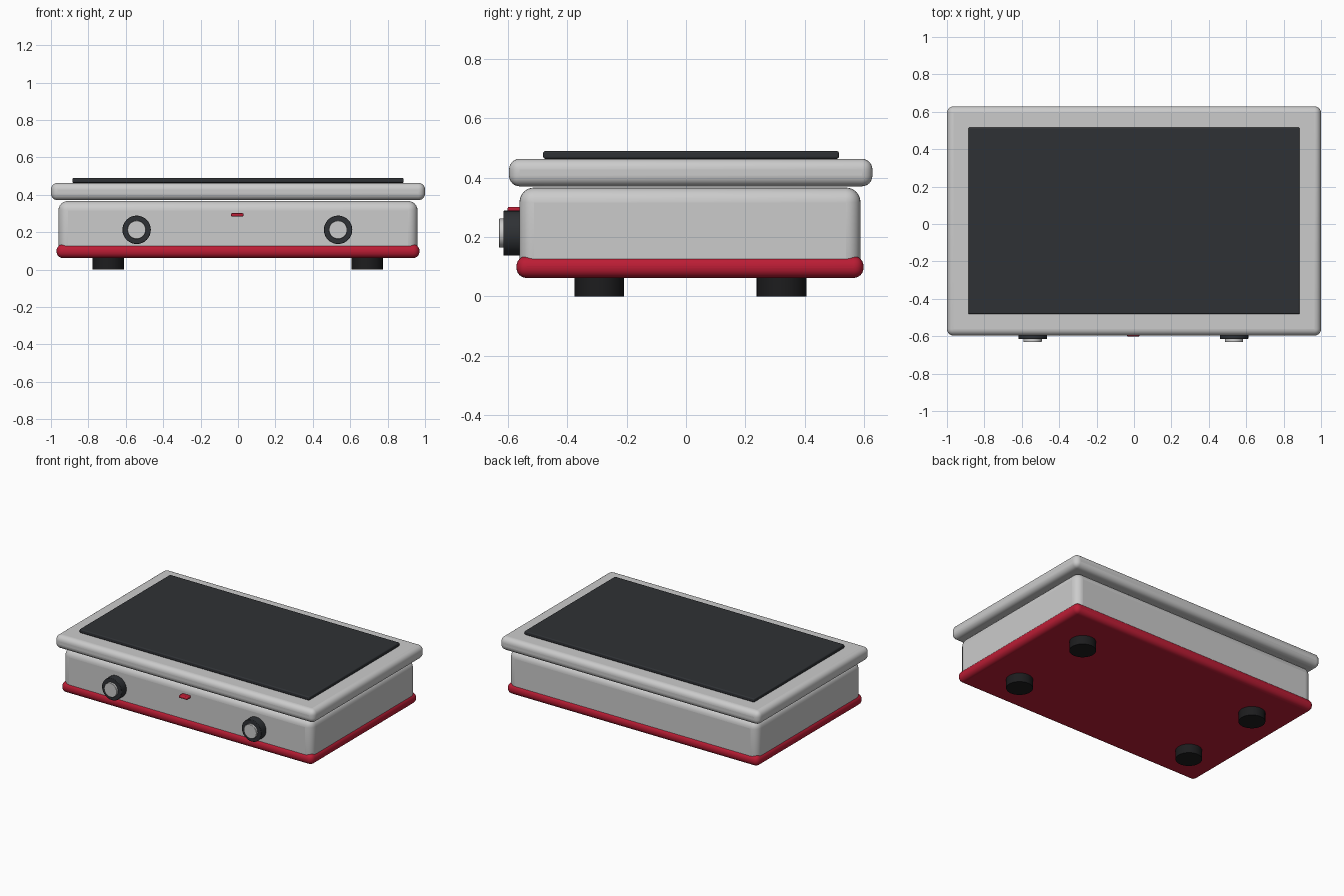
import bpy, math

if "Cube" in bpy.data.objects:
    bpy.data.objects.remove(bpy.data.objects["Cube"])


def material(name, rgb):
    m = bpy.data.materials.new(name)
    m.diffuse_color = (*rgb, 1)
    m.use_nodes = True
    m.node_tree.nodes["Principled BSDF"].inputs["Base Color"].default_value = m.diffuse_color
    return m


RED = material("red", (0.50, 0.012, 0.035))
DARK = material("dark glass", (0.028, 0.031, 0.035))
BLACK = material("black rubber", (0.012, 0.012, 0.013))


def finish(ob, name, mat, bevel, segments):
    ob.name = name
    if mat:
        ob.data.materials.append(mat)
    if bevel:
        mod = ob.modifiers.new("round", 'BEVEL')
        mod.width = bevel
        mod.segments = segments
        mod.limit_method = 'ANGLE'
    bpy.ops.object.shade_smooth_by_angle(angle=math.radians(35))
    return ob


def box(name, x, y, z, bevel=0, mat=None, segments=6):
    bpy.ops.mesh.primitive_cube_add(
        size=1, location=[(r[0] + r[1]) / 2 for r in (x, y, z)])
    ob = bpy.context.object
    ob.scale = [r[1] - r[0] for r in (x, y, z)]
    bpy.ops.object.transform_apply(location=False, rotation=False, scale=True)
    return finish(ob, name, mat, bevel, segments)


def cylinder(name, loc, radius, depth, bevel=0, mat=None, forward=False):
    bpy.ops.mesh.primitive_cylinder_add(
        vertices=32, radius=radius, depth=depth, location=loc,
        rotation=(math.pi / 2 if forward else 0, 0, 0))
    return finish(bpy.context.object, name, mat, bevel, 2)


# Housing, red base skirt, overhanging top frame and glass plate
box("housing", (-0.96, 0.96), (-0.562, 0.589), (0.068, 0.367), 0.05)
box("base_skirt", (-0.97, 0.97), (-0.572, 0.599), (0.062, 0.136), 0.034, RED)
box("top_frame", (-1, 1), (-0.597, 0.629), (0.371, 0.464), 0.036)
box("glass_plate", (-0.886, 0.886), (-0.482, 0.516), (0.464, 0.49), 0.007, DARK, 3)

# Four round rubber feet
for sx, side in ((-0.694, "left"), (0.69, "right")):
    for y, end in ((-0.293, "front"), (0.322, "back")):
        cylinder(f"{end}_{side}_foot", (sx, y, 0.04), 0.084, 0.08, 0, BLACK)

# Two control knobs with grey caps
for x, side in ((-0.542, "left"), (0.535, "right")):
    cylinder(f"{side}_knob", (x, -0.583, 0.213), 0.076, 0.066, 0.003, DARK, True)
    cylinder(f"{side}_knob_cap", (x, -0.61, 0.213), 0.049, 0.042, 0.002, None, True)

# Indicator light
box("indicator_light", (-0.037, 0.029), (-0.602, -0.55), (0.284, 0.302), 0.006, RED, 3)
